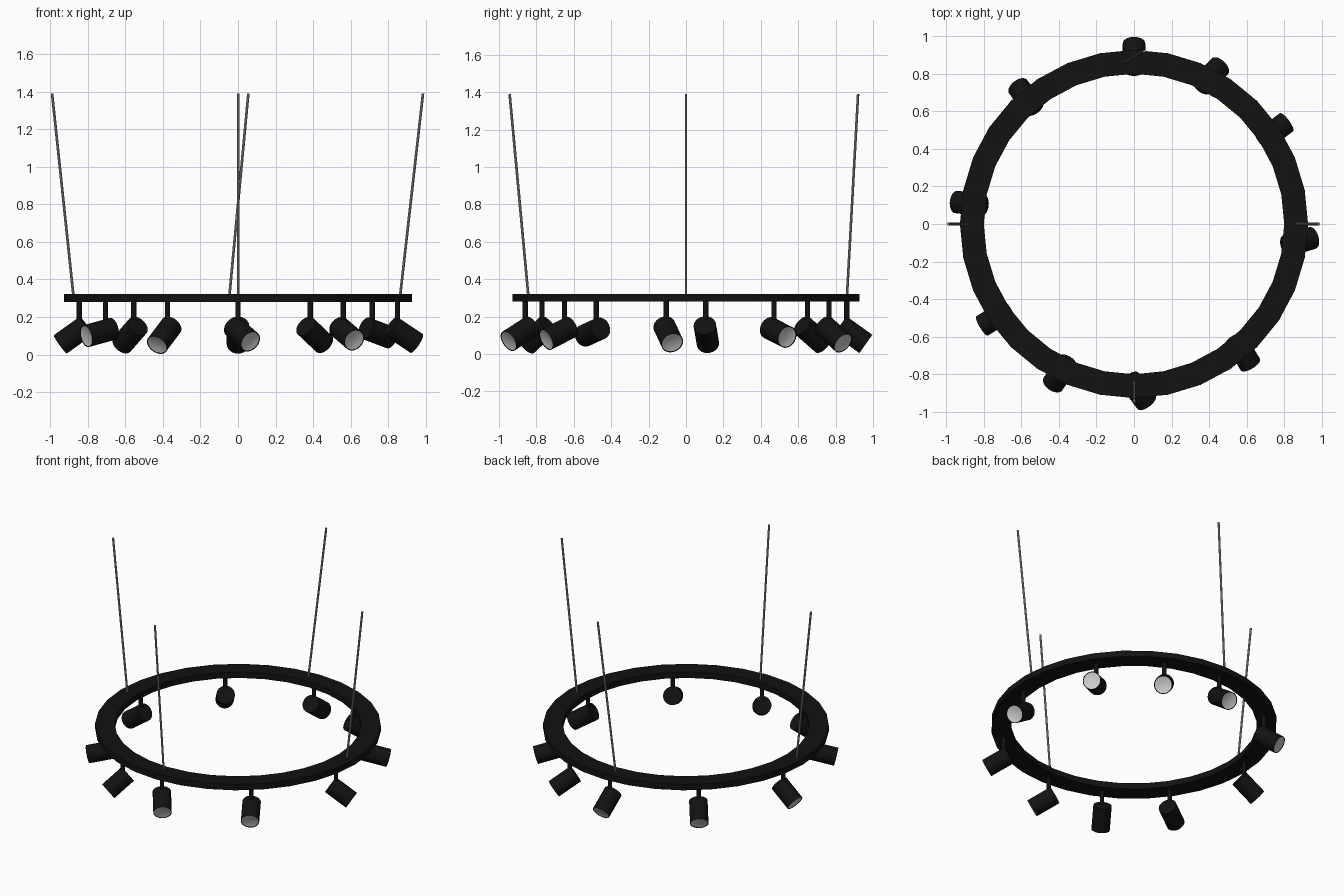
import bpy, bmesh, math
from mathutils import Vector, Matrix

if "Cube" in bpy.data.objects:
    bpy.data.objects.remove(bpy.data.objects["Cube"])


def material(name, v):
    m = bpy.data.materials.new(name)
    m.diffuse_color = (v, v, v, 1)
    m.use_nodes = True
    m.node_tree.nodes["Principled BSDF"].inputs["Base Color"].default_value = m.diffuse_color
    return m


BLACK = material("black_metal", 0.006)
LENS = material("lens_white", 0.6)
STEEL = material("steel_wire", 0.35)


def finish(bm, name, mats, smooth=True):
    bmesh.ops.recalc_face_normals(bm, faces=bm.faces)
    me = bpy.data.meshes.new(name)
    bm.to_mesh(me)
    bm.free()
    ob = bpy.data.objects.new(name, me)
    bpy.context.collection.objects.link(ob)
    for m in mats:
        me.materials.append(m)
    if smooth:
        bpy.ops.object.select_all(action='DESELECT')
        ob.select_set(True)
        bpy.context.view_layer.objects.active = ob
        bpy.ops.object.shade_smooth_by_angle(angle=math.radians(35))
    return ob


def rod(name, a, b, r, mat, sides=12):
    a, b = Vector(a), Vector(b)
    bm = bmesh.new()
    rot = (b - a).to_track_quat('Z', 'Y').to_matrix().to_4x4()
    bmesh.ops.create_cone(bm, cap_ends=True, segments=sides, radius1=r, radius2=r,
                          depth=(b - a).length,
                          matrix=Matrix.Translation((a + b) / 2) @ rot)
    return finish(bm, name, [mat])


# Ring frame with a rectangular section
def ring(name, r_out, r_in, z0, z1, n=32):
    bm = bmesh.new()
    section = [(r_out, z0), (r_out, z1), (r_in, z1), (r_in, z0)]
    loops = []
    for i in range(n):
        t = 2 * math.pi * i / n
        loops.append([bm.verts.new((r * math.cos(t), r * math.sin(t), z)) for r, z in section])
    for i in range(n):
        p, q = loops[i], loops[(i + 1) % n]
        for k in range(4):
            j = (k + 1) % 4
            bm.faces.new((p[k], q[k], q[j], p[j]))
    return finish(bm, name, [BLACK], smooth=False)


ring("ring_frame", 0.927, 0.80, 0.28, 0.322)


# Spotlight head: cylinder with a slightly recessed lens at the aimed end
def spot(name, pivot, aim, r=0.06, back=0.045, front=0.125):
    bm = bmesh.new()
    bmesh.ops.create_cone(bm, cap_ends=True, segments=32, radius1=r, radius2=r,
                          depth=back + front,
                          matrix=Matrix.Translation((0, 0, (front - back) / 2)))
    bm.normal_update()
    cap = [f for f in bm.faces if f.normal.z > 0.9]
    bmesh.ops.inset_region(bm, faces=cap, thickness=0.005)
    bmesh.ops.translate(bm, verts=list(cap[0].verts), vec=(0, 0, -0.003))
    cap[0].material_index = 1
    ob = finish(bm, name, [BLACK, LENS])
    rot = Vector(aim).normalized().to_track_quat('Z', 'Y').to_matrix().to_4x4()
    ob.matrix_world = Matrix.Translation(pivot) @ rot
    return ob


# Position on the ring (x, y) and aiming direction of each spotlight
spots = [
    ((0.00, 0.86), (0.00, 0.81, -0.58)),
    ((0.385, 0.765), (0.58, 0.60, -0.55)),
    ((0.715, 0.47), (0.77, 0.57, -0.29)),
    ((0.85, -0.105), (0.81, 0.25, -0.54)),
    ((0.56, -0.65), (0.47, -0.78, -0.40)),
    ((0.00, -0.86), (0.53, -0.71, -0.46)),
    ((-0.375, -0.77), (-0.45, -0.65, -0.60)),
    ((-0.705, -0.48), (-0.83, -0.50, -0.23)),
    ((-0.845, 0.105), (-0.81, 0.10, -0.58)),
    ((-0.555, 0.65), (-0.50, 0.65, -0.57)),
]
for i, ((x, y), aim) in enumerate(spots):
    rod(f"spot_stem_{i}", (x, y, 0.13), (x, y, 0.285), 0.014, BLACK)
    spot(f"spot_head_{i}", (x, y, 0.127), aim)

# Suspension wires
wires = [
    ((-0.875, 0, 0.30), (-0.99, 0, 1.39)),
    ((0.862, 0, 0.30), (0.985, 0, 1.39)),
    ((0.002, -0.842, 0.30), (0.002, -0.943, 1.39)),
    ((-0.047, 0.86, 0.30), (0.055, 0.92, 1.39)),
]
for i, (a, b) in enumerate(wires):
    rod(f"suspension_wire_{i}", a, b, 0.007, STEEL, 10)
